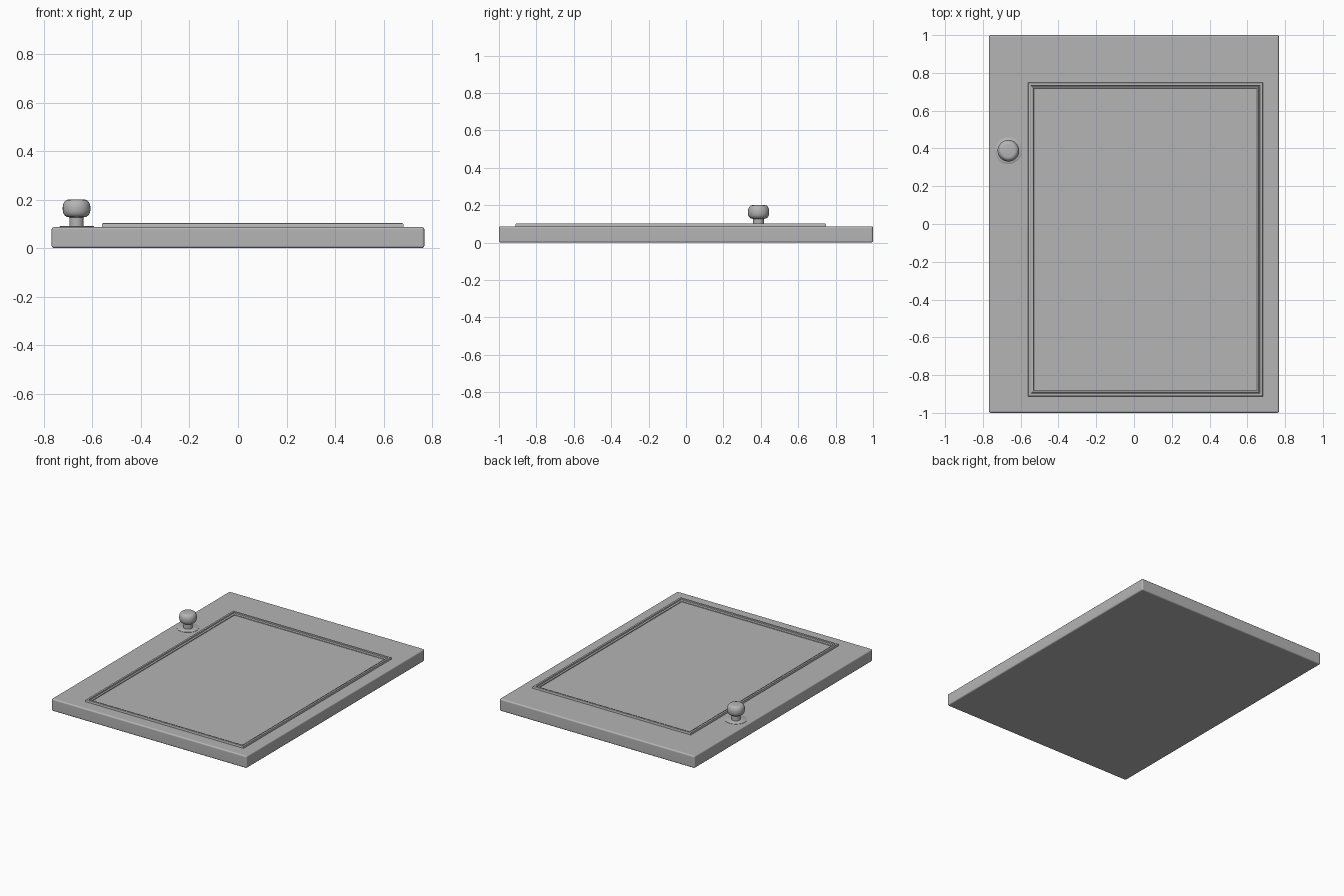
import bpy, bmesh, math

if "Cube" in bpy.data.objects:
    bpy.data.objects.remove(bpy.data.objects["Cube"])

TOP = 0.087  # height of the slab's face

# Mid-grey paint shared by all parts
paint = bpy.data.materials.new("grey_paint")
paint.diffuse_color = (0.46, 0.46, 0.46, 1)
paint.use_nodes = True
paint.node_tree.nodes["Principled BSDF"].inputs["Base Color"].default_value = paint.diffuse_color


def make_object(name, bm, angle=35):
    bmesh.ops.recalc_face_normals(bm, faces=bm.faces)
    mesh = bpy.data.meshes.new(name)
    bm.to_mesh(mesh)
    bm.free()
    mesh.materials.append(paint)
    ob = bpy.data.objects.new(name, mesh)
    bpy.context.collection.objects.link(ob)
    bpy.ops.object.select_all(action='DESELECT')
    ob.select_set(True)
    bpy.context.view_layer.objects.active = ob
    bpy.ops.object.shade_smooth_by_angle(angle=math.radians(angle))
    return ob


def bridge(bm, a, b):
    for i in range(len(a)):
        j = (i + 1) % len(a)
        bm.faces.new((a[i], a[j], b[j], b[i]))


def lathe(name, profile, x, y, sides=48):
    """Turn (radius, z) points about a vertical axis and cap both ends."""
    bm = bmesh.new()
    rings = [[bm.verts.new((x + r * math.cos(2 * math.pi * i / sides),
                            y + r * math.sin(2 * math.pi * i / sides), z))
              for i in range(sides)] for r, z in profile]
    for a, b in zip(rings, rings[1:]):
        bridge(bm, a, b)
    bm.faces.new(rings[0])
    bm.faces.new(rings[-1])
    return make_object(name, bm)


# Door slab with softly rounded edges; weighted normals keep its faces flat
bm = bmesh.new()
bmesh.ops.create_cube(bm, size=1)
for v in bm.verts:
    v.co = (v.co.x * 1.535, v.co.y * 2.0, (v.co.z + 0.5) * TOP)
bmesh.ops.bevel(bm, geom=bm.edges[:], offset=0.01, segments=3,
                profile=0.5, affect='EDGES')
slab = make_object("door_slab", bm)
slab.modifiers.new("flat_faces", 'WEIGHTED_NORMAL').keep_sharp = True

# Moulding: (inset, z) profile swept round a mitred rectangle
x0, x1, y0, y1 = -0.561, 0.682, -0.912, 0.748
profile = [(0, TOP - 0.01), (0, 0.097), (0.002, 0.101), (0.006, 0.103),
           (0.011, 0.103), (0.015, 0.101), (0.017, 0.093), (0.020, 0.093),
           (0.022, 0.097), (0.026, 0.096), (0.030, 0.092), (0.032, TOP - 0.01)]
bm = bmesh.new()
rings = [[bm.verts.new((x, y, z)) for x, y in
          ((x0 + d, y0 + d), (x1 - d, y0 + d), (x1 - d, y1 - d), (x0 + d, y1 - d))]
         for d, z in profile]
for i in range(len(rings)):
    bridge(bm, rings[i], rings[(i + 1) % len(rings)])
make_object("panel_moulding", bm)

# Knob: thin backplate, stem and rounded head
KX, KY = -0.665, 0.388
lathe("knob_backplate", [(0.071, TOP - 0.01), (0.071, 0.089), (0.068, 0.091)], KX, KY)
lathe("knob_stem", [(0.029, TOP - 0.01), (0.029, 0.14)], KX, KY)
head = [(0.030, 0.127), (0.040, 0.129), (0.049, 0.135), (0.055, 0.145),
        (0.057, 0.158), (0.057, 0.170), (0.055, 0.181), (0.050, 0.191),
        (0.043, 0.198), (0.034, 0.200)]
lathe("knob_head", head, KX, KY)
